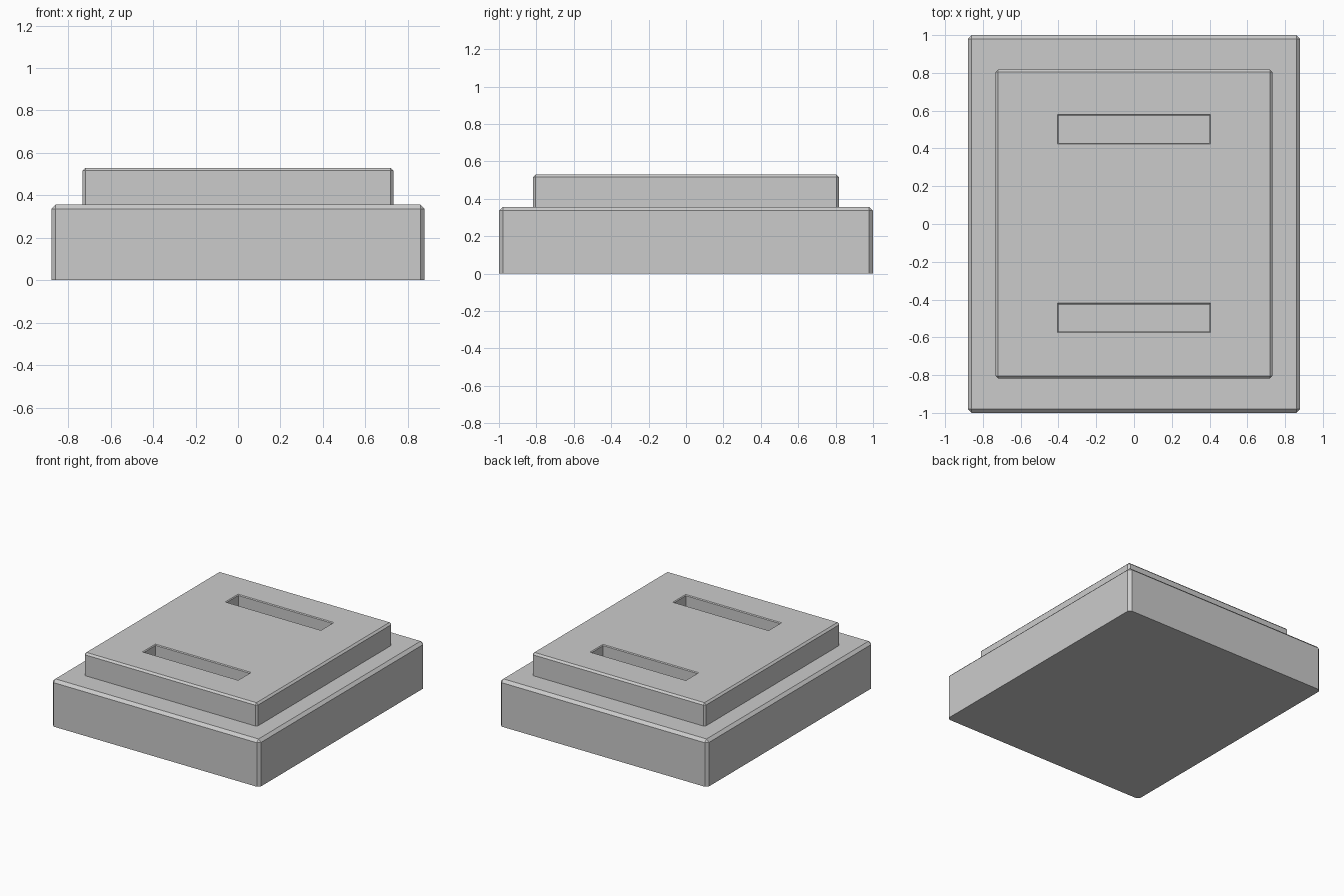
import bpy, bmesh

if "Cube" in bpy.data.objects:
    bpy.data.objects.remove(bpy.data.objects["Cube"])


def bevelled_block(name, hx, hy, z0, z1, bevel):
    """Box with chamfered top and upright edges and a sharp bottom."""
    bm = bmesh.new()
    bmesh.ops.create_cube(bm, size=1)
    for v in bm.verts:
        v.co = (v.co.x * 2 * hx, v.co.y * 2 * hy, z0 if v.co.z < 0 else z1)
    edges = [e for e in bm.edges if max(v.co.z for v in e.verts) > z0 + 1e-4]
    bmesh.ops.bevel(bm, geom=edges, offset=bevel, offset_type='OFFSET',
                    segments=1, profile=0.5, affect='EDGES')
    return finish(name, bm)


def finish(name, bm):
    bmesh.ops.recalc_face_normals(bm, faces=bm.faces[:])
    mesh = bpy.data.meshes.new(name)
    bm.to_mesh(mesh)
    bm.free()
    obj = bpy.data.objects.new(name, mesh)
    bpy.context.collection.objects.link(obj)
    return obj


def slot_cutter(name, y, hx, hy, floor, top, flare):
    """Box flaring outward at the rim, for a slot with a thin chamfer."""
    bm = bmesh.new()
    rings = []
    for z, grow in ((floor, 0), (top - flare, 0), (top + flare, 2 * flare)):
        rings.append([bm.verts.new((sx * (hx + grow), y + sy * (hy + grow), z))
                      for sx, sy in ((-1, -1), (1, -1), (1, 1), (-1, 1))])
    for low, high in zip(rings, rings[1:]):
        for i in range(4):
            j = (i + 1) % 4
            bm.faces.new((low[i], low[j], high[j], high[i]))
    bm.faces.new(rings[0][::-1])
    bm.faces.new(rings[-1])
    obj = finish(name, bm)
    obj.hide_render = True
    obj.hide_set(True)
    return obj


# Wide lower slab
bevelled_block("base_slab", 0.88, 1.0, 0.0, 0.357, 0.021)

# Raised upper slab
upper = bevelled_block("upper_slab", 0.733, 0.818, 0.34, 0.53, 0.014)

# Two long slots sunk into the upper slab
for label, y in (("front", -0.497), ("back", 0.502)):
    cutter = slot_cutter(label + "_slot_cutter", y, 0.399, 0.072, 0.37, 0.53, 0.006)
    mod = upper.modifiers.new(label + "_slot", 'BOOLEAN')
    mod.operation = 'DIFFERENCE'
    mod.solver = 'EXACT'
    mod.object = cutter
